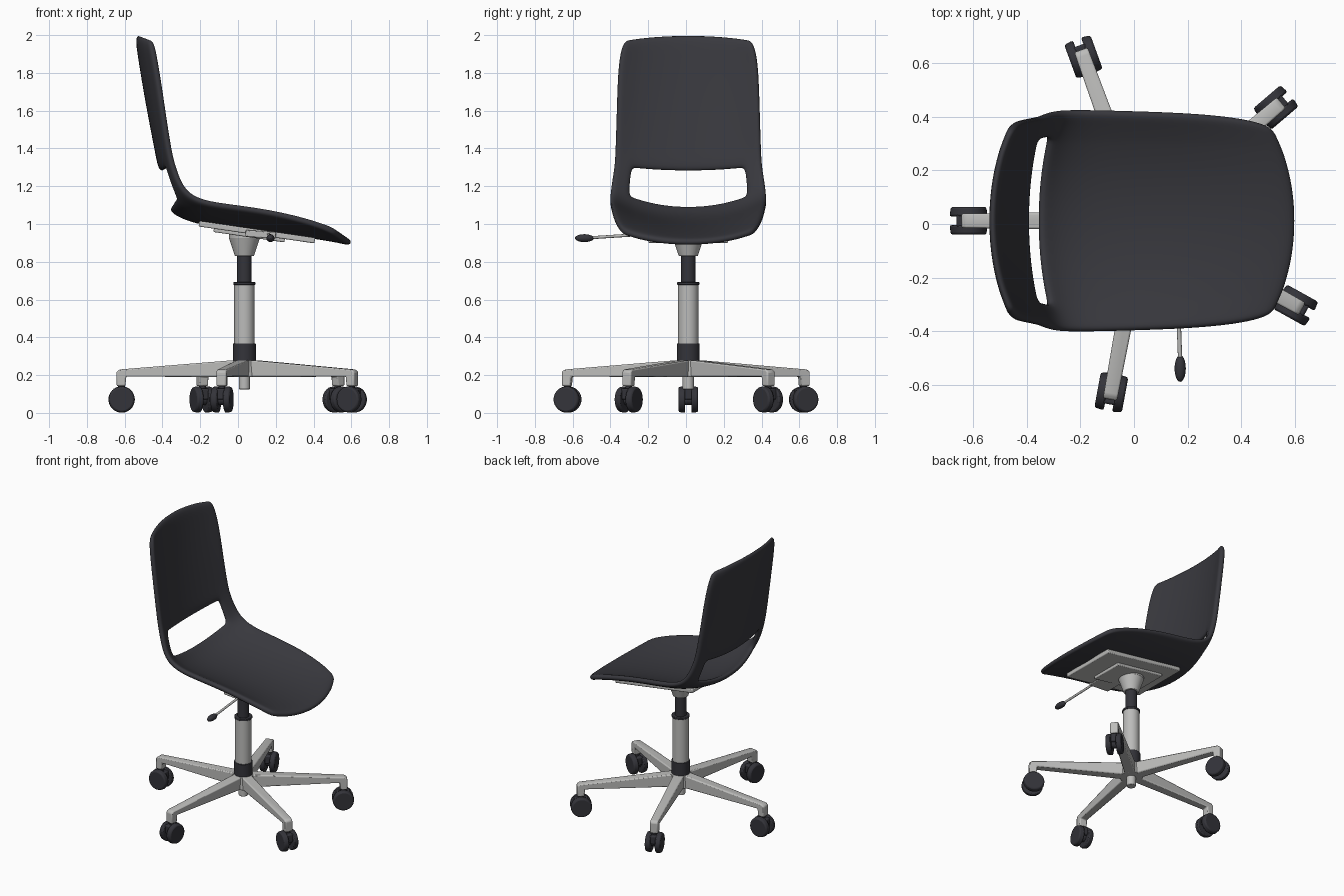
import bpy, bmesh, math
from mathutils import Matrix, Vector

if "Cube" in bpy.data.objects:
    bpy.data.objects.remove(bpy.data.objects["Cube"])

CX, CY = 0.034, 0.012  # column axis


def material(name, rgb):
    m = bpy.data.materials.new(name)
    m.use_nodes = True
    m.diffuse_color = (*rgb, 1)
    m.node_tree.nodes["Principled BSDF"].inputs["Base Color"].default_value = (*rgb, 1)
    return m


SHELL = material("charcoal shell", (0.04, 0.04, 0.048))
PLASTIC = material("dark plastic", (0.034, 0.034, 0.042))
METAL = material("light grey metal", (0.5, 0.5, 0.49))


def finish(name, bm, mat, bevel=0, matrix=None, angle=35):
    if matrix:
        bm.transform(matrix)
    bmesh.ops.recalc_face_normals(bm, faces=bm.faces)
    me = bpy.data.meshes.new(name)
    bm.to_mesh(me)
    bm.free()
    me.materials.append(mat)
    ob = bpy.data.objects.new(name, me)
    bpy.context.collection.objects.link(ob)
    if bevel:
        b = ob.modifiers.new("Bevel", "BEVEL")
        b.width, b.segments = bevel, 2
    bpy.ops.object.select_all(action="DESELECT")
    ob.select_set(True)
    bpy.context.view_layer.objects.active = ob
    bpy.ops.object.shade_smooth_by_angle(angle=math.radians(angle))
    return ob


def rod(name, a, b, r1, r2, mat, bevel=0, sides=32, matrix=None):
    """Round bar or cone from point a to point b."""
    a, b = Vector(a), Vector(b)
    bm = bmesh.new()
    bmesh.ops.create_cone(bm, cap_ends=True, segments=sides, radius1=r1, radius2=r2, depth=(b - a).length)
    bm.transform(Matrix.Translation((a + b) / 2) @ (b - a).to_track_quat("Z", "Y").to_matrix().to_4x4())
    return finish(name, bm, mat, bevel, matrix)


def box(name, centre, size, mat, bevel=0, tilt=0, matrix=None):
    bm = bmesh.new()
    bmesh.ops.create_cube(bm, size=1)
    bm.transform(Matrix.Translation(centre) @ Matrix.Rotation(tilt, 4, "Y") @ Matrix.Diagonal((*size, 1)))
    return finish(name, bm, mat, bevel, matrix)


# One-piece shell: centre x, z, then rim x, z and half width, from front lip to top
sections = [
    (0.60, 0.90, 0.515, 0.955, 0.345),
    (0.55, 0.915, 0.46, 0.985, 0.37),
    (0.40, 0.94, 0.34, 1.025, 0.39),
    (0.20, 0.965, 0.18, 1.065, 0.402),
    (0.00, 0.985, 0.00, 1.092, 0.408),
    (-0.20, 1.01, -0.16, 1.112, 0.412),
    (-0.31, 1.05, -0.245, 1.145, 0.412),
    (-0.355, 1.085, -0.29, 1.19, 0.408),
    (-0.38, 1.18, -0.32, 1.245, 0.40),
    (-0.402, 1.28, -0.343, 1.31, 0.39),
    (-0.418, 1.36, -0.36, 1.37, 0.386),
    (-0.455, 1.55, -0.388, 1.55, 0.38),
    (-0.488, 1.73, -0.413, 1.73, 0.375),
    (-0.515, 1.90, -0.438, 1.88, 0.366),
    (-0.529, 2.0, -0.457, 1.972, 0.34),
]
half = (0.25, 0.5, 0.7, 0.77, 0.9, 1)
across = [-v for v in reversed(half)] + [0] + list(half)
bm = bmesh.new()
grid = []
for xc, zc, xe, ze, w in sections:
    grid.append([bm.verts.new((xc + (xe - xc) * abs(v) ** 2.2, CY + w * v, zc + (ze - zc) * abs(v) ** 2.2))
                 for v in across])
for i in range(len(grid) - 1):
    for j in range(len(across) - 1):
        opening = i in (7, 8) and abs(across[j] + across[j + 1]) / 2 < 0.76
        if not opening:
            bm.faces.new((grid[i][j], grid[i][j + 1], grid[i + 1][j + 1], grid[i + 1][j]))
bmesh.ops.delete(bm, geom=[v for v in bm.verts if not v.link_faces], context="VERTS")
shell = finish("seat_shell", bm, SHELL, angle=80)
solid = shell.modifiers.new("Thickness", "SOLIDIFY")
solid.thickness, solid.offset = 0.036, 0
sub = shell.modifiers.new("Smooth", "SUBSURF")
sub.levels = sub.render_levels = 2

# Seat mounting plates and tilt lever
TILT = 0.145
box("mounting_plate", (0.10, CY, 0.957), (0.62, 0.42, 0.03), METAL, 0.006, TILT)
box("mechanism_plate", (0.06, CY, 0.945), (0.38, 0.24, 0.03), METAL, 0.006, TILT)
box("lever_mount", (0.12, CY - 0.16, 0.945), (0.16, 0.14, 0.035), METAL, 0.005, TILT / 2)
rod("lever_bar", (0.16, -0.18, 0.948), (0.172, -0.51, 0.927), 0.008, 0.008, METAL, sides=12)
bm = bmesh.new()
bmesh.ops.create_uvsphere(bm, u_segments=20, v_segments=12, radius=1)
finish("lever_knob", bm, PLASTIC, matrix=Matrix.Translation((0.172, -0.538, 0.925)) @ Matrix.Diagonal((0.021, 0.05, 0.021, 1)))

# Column: name, bottom z, top z, bottom radius, top radius, material
for name, z1, z2, r1, r2, mat in [
    ("foot_pin", 0.125, 0.2, 0.03, 0.03, METAL),
    ("hub", 0.19, 0.278, 0.075, 0.068, METAL),
    ("column_collar", 0.275, 0.368, 0.06, 0.06, PLASTIC),
    ("outer_column", 0.365, 0.68, 0.054, 0.054, METAL),
    ("column_ring", 0.678, 0.692, 0.059, 0.059, PLASTIC),
    ("piston", 0.69, 0.835, 0.038, 0.038, PLASTIC),
    ("column_cone", 0.83, 0.925, 0.05, 0.082, METAL),
    ("column_cap", 0.92, 0.955, 0.082, 0.082, METAL),
]:
    rod(name, (CX, CY, z1), (CX, CY, z2), r1, r2, mat, 0.003)

# Five legs, each with a twin-wheel castor
REACH = 0.65
leg_side = [(0.02, 0.28), (0.07, 0.278), (0.66, 0.23), (0.677, 0.218), (0.677, 0.142),
            (0.63, 0.142), (0.626, 0.192), (0.02, 0.19)]
for n, degrees in enumerate((180, 110, 40.5, -29, -100.5), 1):
    place = Matrix.Translation((CX, CY, 0)) @ Matrix.Rotation(math.radians(degrees), 4, "Z")
    bm = bmesh.new()
    sides = []
    for s in (-1, 1):
        sides.append([bm.verts.new((r, s * (0.036 - 0.014 * r), z)) for r, z in leg_side])
        bm.faces.new(sides[-1])
    for k in range(len(leg_side)):
        m = (k + 1) % len(leg_side)
        bm.faces.new((sides[0][k], sides[0][m], sides[1][m], sides[1][k]))
    finish(f"leg_{n}", bm, METAL, 0.007, place)
    rod(f"castor_stem_{n}", (REACH, 0, 0.1), (REACH, 0, 0.16), 0.018, 0.018, PLASTIC, 0, 16, place)
    box(f"castor_hood_{n}", (REACH, 0, 0.1), (0.09, 0.05, 0.06), PLASTIC, 0.008, 0, place)
    rod(f"castor_axle_{n}", (REACH, -0.03, 0.071), (REACH, 0.03, 0.071), 0.03, 0.03, PLASTIC, 0, 16, place)
    for side, s in (("left", 1), ("right", -1)):
        rod(f"castor_wheel_{side}_{n}", (REACH, s * 0.016, 0.071), (REACH, s * 0.052, 0.071),
            0.071, 0.066, PLASTIC, 0.008, 32, place)
